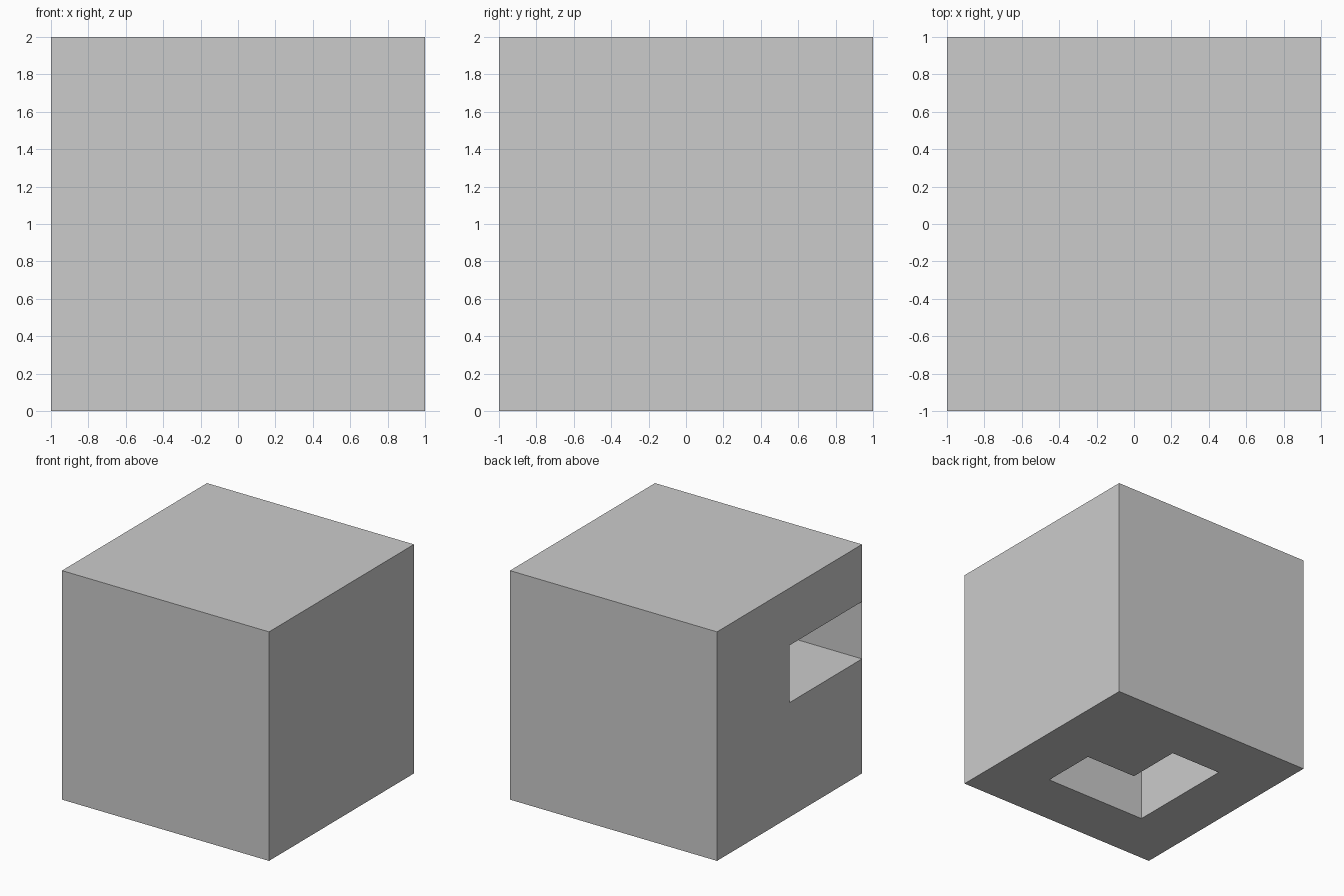
import bpy, bmesh
from mathutils import Vector

if "Cube" in bpy.data.objects:
    bpy.data.objects.remove(bpy.data.objects["Cube"])

N, S = 4, 0.5                      # the block follows a 4 x 4 x 4 grid of half-unit cells
ORIGIN = Vector((-1, -1, 0))
DIRS = [(axis, side) for axis in range(3) for side in (0, 1)]


def neighbour(cell, axis, side):
    n = list(cell)
    n[axis] += 1 if side else -1
    return tuple(n)


def cell_face(bm, cell, axis, side, inward=False):
    """Add one side of a grid cell as a square."""
    u, v = (axis + 1) % 3, (axis + 2) % 3
    verts = []
    for a, b in ((0, 0), (1, 0), (1, 1), (0, 1)):
        p = Vector(cell)
        p[axis] += side
        p[u] += a
        p[v] += b
        verts.append(bm.verts.new(ORIGIN + p * S))
    if bool(side) == inward:
        verts.reverse()
    bm.faces.new(verts)


def finish(bm, name):
    bmesh.ops.remove_doubles(bm, verts=bm.verts, dist=1e-4)
    mesh = bpy.data.meshes.new(name)
    bm.to_mesh(mesh)
    bm.free()
    bpy.context.collection.objects.link(bpy.data.objects.new(name, mesh))


# Recess cells, and the direction in which each recess is open
pockets = {
    "left_recess": ({(0, 0, 2), (0, 1, 2), (1, 0, 2)}, (0, 0)),
    "bottom_recess": ({(1, 1, 0), (2, 1, 0), (1, 2, 0)}, (2, 0)),
}


def is_outer(cell, axis, side):
    return cell[axis] == (N - 1 if side else 0)


# Outer block skin, left open at the recess mouths
bm = bmesh.new()
for axis, side in DIRS:
    for i in range(N):
        for j in range(N):
            c = [0, 0, 0]
            c[axis] = (N - 1) * side
            c[(axis + 1) % 3], c[(axis + 2) % 3] = i, j
            if not any(tuple(c) in cells and (axis, side) == mouth
                       for cells, mouth in pockets.values()):
                cell_face(bm, c, axis, side)
finish(bm, "block_skin")

# Recess linings, facing into the cavity
for name, (cells, mouth) in pockets.items():
    bm = bmesh.new()
    for c in sorted(cells):
        for axis, side in DIRS:
            if neighbour(c, axis, side) not in cells and not is_outer(c, axis, side):
                cell_face(bm, c, axis, side, inward=True)
    finish(bm, name)
